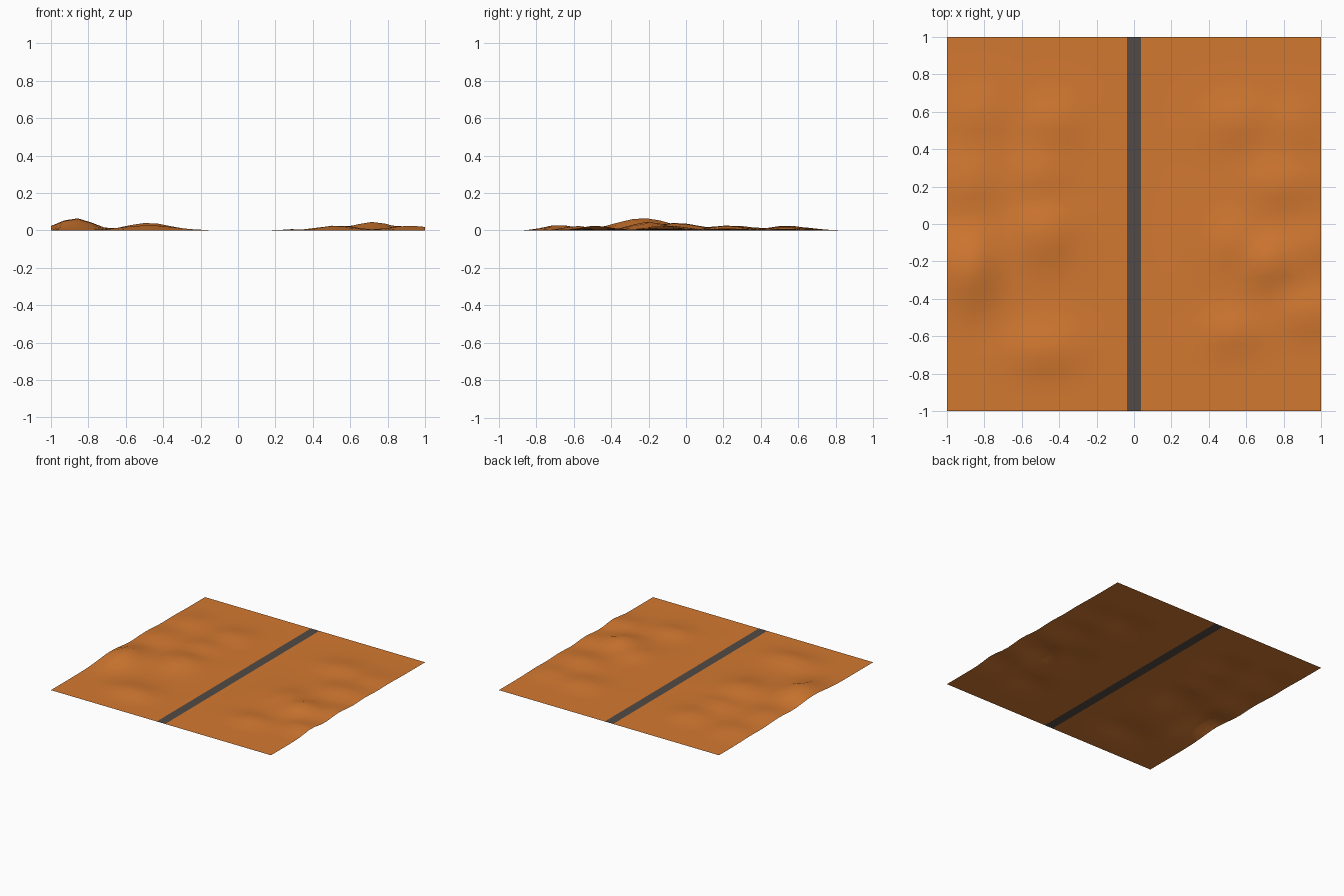
import bpy, bmesh, math
from mathutils import Vector

def material(name, rgb):
    m = bpy.data.materials.new(name)
    m.diffuse_color = (*rgb, 1)
    return m

# dunes: x, y, height, x radius, y radius
DUNES = [
    (-0.87, -0.23, 0.066, 0.13, 0.20), (-0.48, -0.05, 0.041, 0.16, 0.17),
    (-0.48, -0.68, 0.029, 0.20, 0.13), (-0.43, 0.54, 0.026, 0.14, 0.13),
    (-0.88, 0.22, 0.026, 0.14, 0.17), (-0.83, 0.58, 0.020, 0.14, 0.14),
    (-0.50, 0.26, 0.026, 0.14, 0.14), (-0.26, -0.12, 0.009, 0.09, 0.20),
    (0.72, -0.20, 0.046, 0.14, 0.13), (0.92, -0.48, 0.026, 0.15, 0.11),
    (0.53, -0.58, 0.025, 0.15, 0.10), (0.53, -0.10, 0.028, 0.12, 0.14),
    (0.80, 0.22, 0.027, 0.18, 0.13), (0.55, 0.55, 0.024, 0.17, 0.12),
    (0.85, 0.52, 0.019, 0.13, 0.13), (0.93, -0.12, 0.024, 0.10, 0.12),
    (0.30, -0.10, 0.007, 0.09, 0.25),
]

def height(x, y):
    z = max(h * math.exp(-((x - a) / p) ** 2 - ((y - b) / q) ** 2) for a, b, h, p, q in DUNES)
    fade = min(1, max(0, (abs(x) - 0.13) / 0.12)) * min(1, max(0, (0.9 - abs(y)) / 0.15))
    return z * fade

# desert sheet, with the road cut in as a flat strip
N, ROAD = 28, 0.038
bm = bmesh.new()
bmesh.ops.create_grid(bm, x_segments=N, y_segments=N, size=1)
for x in (-ROAD, ROAD):
    bmesh.ops.bisect_plane(bm, geom=bm.verts[:] + bm.edges[:] + bm.faces[:],
                           plane_co=(x, 0, 0), plane_no=(1, 0, 0))
for v in bm.verts:
    v.co.z = height(v.co.x, v.co.y)
for f in bm.faces:
    f.smooth = True
    f.material_index = int(abs(f.calc_center_median().x) < ROAD)
me = bpy.data.meshes.new("desert_and_road")
bm.to_mesh(me)
bm.free()
me.materials.append(material("orange sand", (0.65, 0.19, 0.03)))
me.materials.append(material("dark asphalt", (0.085, 0.068, 0.06)))
bpy.context.collection.objects.link(bpy.data.objects.new("desert_and_road", me))
